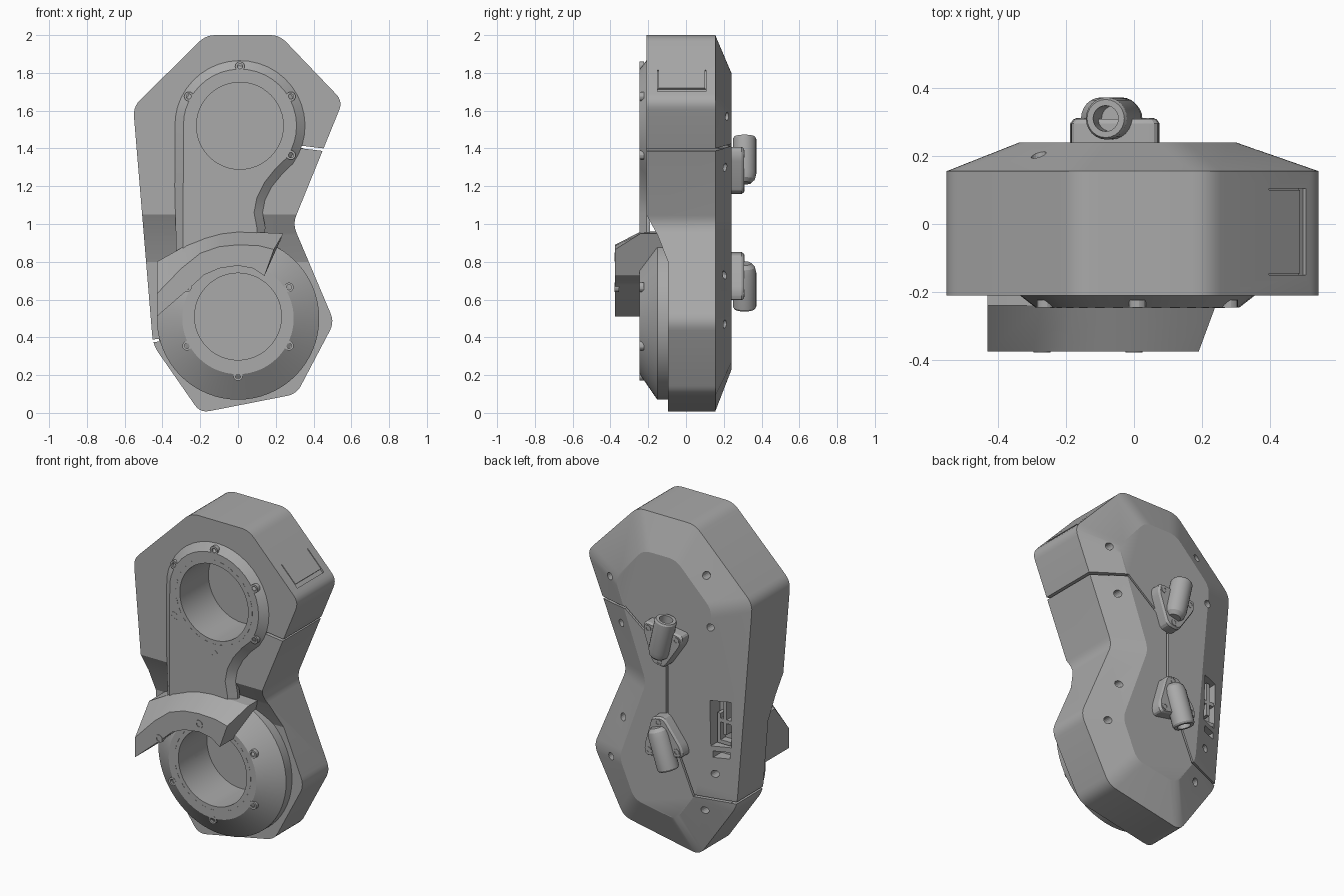
import bpy, bmesh, math
from mathutils import Vector, Matrix

old = bpy.data.objects.get("Cube")
if old:
    bpy.data.objects.remove(old, do_unlink=True)

grey = bpy.data.materials.new("casing_grey")
grey.use_nodes = True
grey.diffuse_color = (0.4, 0.4, 0.4, 1)
grey.node_tree.nodes["Principled BSDF"].inputs["Base Color"].default_value = (0.4, 0.4, 0.4, 1)


def finish(name, bm):
    bmesh.ops.recalc_face_normals(bm, faces=bm.faces)
    me = bpy.data.meshes.new(name)
    bm.to_mesh(me)
    bm.free()
    me.materials.append(grey)
    ob = bpy.data.objects.new(name, me)
    bpy.context.collection.objects.link(ob)
    return ob


def loft(name, rings):
    """Skin equal-length rings and cap both ends."""
    bm = bmesh.new()
    vs = [[bm.verts.new(p) for p in r] for r in rings]
    n = len(rings[0])
    for a, b in zip(vs, vs[1:]):
        for i in range(n):
            j = (i + 1) % n
            bm.faces.new((a[i], a[j], b[j], b[i]))
    bm.faces.new(vs[0])
    bm.faces.new(vs[-1])
    return finish(name, bm)


def at(pts, y):
    return [(x, y, z) for x, z in pts]


def circle(cx, cz, r, n=48):
    return [(cx + r * math.cos(i * math.tau / n), cz + r * math.sin(i * math.tau / n)) for i in range(n)]


def rounded(pts, t=0.05, n=5):
    """Replace each corner of a polygon with a short curve."""
    out = []
    for i, p in enumerate(pts):
        p, a, b = Vector(p), Vector(pts[i - 1]), Vector(pts[(i + 1) % len(pts)])
        s, e = p + (a - p).normalized() * t, p + (b - p).normalized() * t
        for k in range(n + 1):
            f = k / n
            out.append(tuple(s * (1 - f) ** 2 + p * 2 * f * (1 - f) + e * f * f))
    return out


def grown(pts, d):
    """Offset a counter-clockwise polygon outward."""
    out = []
    for i, p in enumerate(pts):
        t = (Vector(pts[(i + 1) % len(pts)]) - Vector(pts[i - 1])).normalized()
        out.append((p[0] + t.y * d, p[1] - t.x * d))
    return out


def bar(a, b, y0, y1, w):
    """Straight bar between two front-plane points."""
    a, b = Vector(a), Vector(b)
    d = (b - a).normalized() * w / 2
    s = Vector((-d.y, d.x))
    q = [a - d - s, b + d - s, b + d + s, a - d + s]
    return loft("bar", [at(q, y0), at(q, y1)])


def cut(target, cutters):
    for c in cutters:
        m = target.modifiers.new("cut", "BOOLEAN")
        m.operation, m.solver, m.object = "DIFFERENCE", "EXACT", c
        bpy.context.view_layer.update()
        dg = bpy.context.evaluated_depsgraph_get()
        me = bpy.data.meshes.new_from_object(target.evaluated_get(dg))
        target.modifiers.clear()
        target.data = me


def drop(obs):
    for o in obs:
        bpy.data.objects.remove(o, do_unlink=True)


# Main casing: outline with a shallow tapered back
outer = [(-.17, 2), (.22, 2), (.555, 1.65), (.29, 1), (.51, .48), (.31, .1), (-.2, 0), (-.45, .36), (-.555, 1.62)]
inner = [(-.1, 1.8), (.12, 1.8), (.31, 1.58), (.1, 1), (.28, .5), (.18, .27), (-.1, .22), (-.24, .42), (-.34, 1.56)]
o, i = rounded(outer), rounded(inner)
body = loft("casing", [at(o, -.21), at(o, .155), at(i, .24)])

# Raised front panel following the upper ring and the neck
UP, LOW = (.01, 1.52), (0, .51)
panel = [(UP[0] + .3 * math.cos(math.radians(a)), UP[1] + .3 * math.sin(math.radians(a))) for a in range(-35, 181, 9)]
panel += [(-.29, 1.2), (-.29, .75), (.1, .75), (.1, .98), (.085, 1.06), (.1, 1.14), (.14, 1.22), (.2, 1.295)]
front_panel = loft("front_panel", [at(grown(panel, .045), -.19), at(grown(panel, .045), -.21), at(panel, -.245)])

# Lower conical ring
lower_ring = loft("lower_ring", [at(circle(0, .5, .43, 64), -.08), at(circle(0, .5, .43, 64), -.152),
                                 at(circle(0, .5, .295, 64), -.245)])

# Lens pockets, lower front step
pockets = [loft("pocket", [at(circle(*c, .23), -.5), at(circle(*c, .23), .03)]) for c in (UP, LOW)]
step = [(-.3, 1.2), (-.21, 1.05), (-.15, .94), (-.095, .8), (-.095, -.2), (-.3, -.2)]
step_cut = loft("step_cut", [[(x, y, z) for y, z in step] for x in (-1, 1)])
cut(body, [step_cut] + pockets)
cut(front_panel, pockets)
cut(lower_ring, pockets)

# Seam grooves round the back and the two sides
seam = [(.56, 1.38), (.24, 1.42), (-.04, 1.2), (-.04, .82), (-.22, .4), (-.6, .37)]
grooves = [bar(a, b, .14 if abs(a[0] + b[0]) > .5 else .222, .3, .012) for a, b in zip(seam, seam[1:])]
grooves += [bar((.34, 1.407), (.56, 1.38), -.3, .2, .014), bar((-.6, .37), (-.425, .384), -.3, .2, .014)]
# Hatch outline on the upper left shoulder
hatch = bar((.40, 1.811), (.49, 1.717), -.15, -.145, .012), bar((.40, 1.811), (.49, 1.717), .1, .105, .012)
grooves += [*hatch, bar((.494, 1.712), (.497, 1.709), -.15, .105, .02)]
# Back screw holes and vent
holes = [(.36, 1.57), (.29, 1.3), (.28, .73), (.36, .47), (-.28, 1.74), (-.33, 1.45), (-.34, .55), (-.27, .31)]
grooves += [loft("hole", [at(circle(x, z, .022, 16), .15), at(circle(x, z, .022, 16), .3)]) for x, z in holes]
vent = [(-.43, .72), (-.32, .72), (-.32, 1.0), (-.43, 1.0)]
slot = [(-.42, .65), (-.33, .65), (-.33, .69), (-.42, .69)]
grooves += [loft("vent", [at(q, .13), at(q, .3)]) for q in (vent, slot)]
cut(body, grooves)
drop(grooves + pockets + [step_cut])

# Louvres inside the vent
for k, (a, b) in enumerate([((-.345, .74), (-.345, .9)), ((-.385, .8), (-.385, .98)), ((-.415, .74), (-.36, .74)),
                            ((-.415, .87), (-.36, .87))]):
    bar(a, b, .12, .175, .022).name = f"vent_louvre_{k + 1}"

# Visor over the lower lens: inner edge, front edge and back edge at each station
stations = [((-.43, .51), (-.43, .63), (-.43, .8)), ((-.24, .675), (-.3, .765), (-.27, .89)),
            ((-.18, .73), (-.2, .845), (-.18, .925)), ((-.1, .765), (-.1, .88), (-.09, .95)),
            ((0, .78), (0, .89), (0, .96)), ((.08, .765), (.11, .885), (.13, .955)),
            ((.14, .725), (.19, .865), (.24, .95))]
visor = loft("visor", [[(a[0], -.1, a[1]), (a[0], -.375, a[1]), (f[0], -.375, f[1]), (b[0], -.24, b[1]),
                        (b[0], -.1, b[1])] for a, f, b in stations])


def screw(name, x, y, z, side, r=.025):
    """Socket head facing the front (-1) or the back (1)."""
    rim, hexa = circle(x, z, r, 18), circle(x, z, r * .55, 18)
    loft(name, [at(rim, y - side * .02), at(rim, y + side * .003), at(hexa, y + side * .003), at(hexa, y - side * .012)])


# Front screws and the dashed rings round the lenses
spots = [(0, .315), (.27, .155), (.27, -.155), (0, -.315), (-.27, -.155), (-.27, .155)]
for tag, c in (("upper", UP), ("lower", LOW)):
    for k, (dx, dz) in enumerate(spots):
        on_visor = tag == "lower" and k in (0, 5)
        screw(f"{tag}_screw_{k + 1}", c[0] + dx, -.375 if on_visor else -.243, c[1] + dz, -1)
    for k in range(28):
        a = k * math.tau / 28
        d, t = Vector((math.cos(a), math.sin(a))), Vector((-math.sin(a), math.cos(a))) * .012
        p = Vector(c) + d * .255
        bar(p - t, p + t, -.24, -.2465, .005).name = f"{tag}_ring_mark_{k + 1}"

# Back brackets with tilted hollow nozzles, mirrored top to bottom
for tag, cz, s, lean in (("upper", 1.29, 1, .22), ("lower", .72, -1, -.32)):
    def spot(x, z):
        v = Matrix.Rotation(lean * .6, 2) @ Vector((x, z * s))
        return v.x - .045, v.y + cz
    tri = [(-.13, .105), (.13, .105), (.13, .05), (.04, -.13), (-.04, -.13), (-.13, .05)]
    plate = rounded([spot(*p) for p in tri], .025, 3)
    small = rounded([spot(x * .93, z * .93) for x, z in tri], .025, 3)
    loft(f"{tag}_bracket", [at(plate, .2), at(plate, .295), at(small, .308)])
    for k, p in enumerate([(-.095, .07), (.095, .07), (0, -.1)]):
        x, z = spot(*p)
        screw(f"{tag}_bracket_screw_{k + 1}", x, .308, z, 1, .02)
    profile = [(.035, -.075), (.055, -.055), (.062, -.025), (.062, .165), (.056, .175), (.038, .175), (.038, .06)]
    nozzle = loft(f"{tag}_nozzle", [[(x, y, z * s) for x, y in circle(0, 0, r, 24)] for r, z in profile])
    nozzle.data.transform(Matrix.Translation((-.045, .31, cz)) @ Matrix.Rotation(-lean, 4, "Y"))

# Smooth curved walls, keep creases sharp
for ob in bpy.context.view_layer.objects:
    ob.select_set(ob.type == "MESH" and grey.name in ob.data.materials)
bpy.context.view_layer.objects.active = body
bpy.ops.object.shade_smooth_by_angle(angle=math.radians(20))
